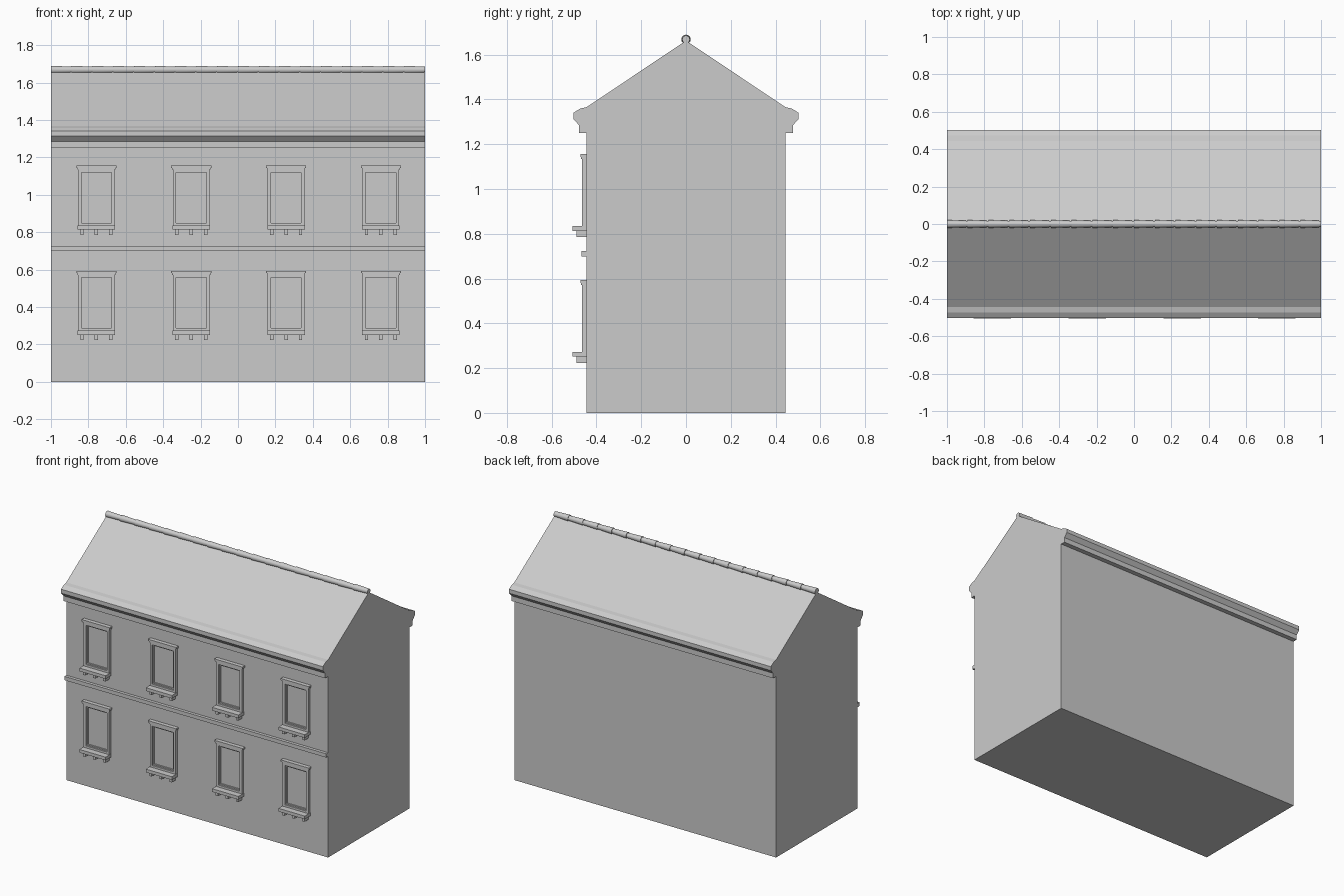
import bpy
import bmesh
from math import pi
from mathutils import Matrix, Vector

cube = bpy.data.objects.get("Cube")
if cube:
    bpy.data.objects.remove(cube, do_unlink=True)

stone = bpy.data.materials.new("light_grey")
stone.use_nodes = True
GREY = (0.6, 0.6, 0.6, 1.0)
stone.diffuse_color = GREY
stone.node_tree.nodes["Principled BSDF"].inputs["Base Color"].default_value = GREY

WALL = -0.445  # y of the front wall


def finish(name, bm):
    bmesh.ops.recalc_face_normals(bm, faces=bm.faces)
    mesh = bpy.data.meshes.new(name)
    bm.to_mesh(mesh)
    bm.free()
    mesh.materials.append(stone)
    obj = bpy.data.objects.new(name, mesh)
    bpy.context.collection.objects.link(obj)
    return obj


def extrude_profile(name, profile, x0, x1):
    """Sweep a closed (y, z) outline along x."""
    bm = bmesh.new()
    face = bm.faces.new([bm.verts.new((x0, y, z)) for y, z in profile])
    out = bmesh.ops.extrude_face_region(bm, geom=[face])
    moved = [v for v in out["geom"] if isinstance(v, bmesh.types.BMVert)]
    bmesh.ops.translate(bm, verts=moved, vec=(x1 - x0, 0, 0))
    return finish(name, bm)


def add_box(bm, x, half, y_front, z0, z1):
    """Box standing out from the front wall."""
    depth = WALL + 0.01 - y_front
    size = Matrix.Diagonal((2 * half, depth, z1 - z0, 1))
    place = Matrix.Translation((x, y_front + depth / 2, (z0 + z1) / 2))
    bmesh.ops.create_cube(bm, size=1, matrix=place @ size)


def box(name, *args):
    bm = bmesh.new()
    add_box(bm, *args)
    return finish(name, bm)


# Walls, moulded eaves and pitched roof share one mirrored cross-section
half = [(0.445, 0), (0.445, 1.25), (0.478, 1.25), (0.478, 1.285),
        (0.503, 1.313), (0.503, 1.34), (0.472, 1.359), (0.445, 1.365)]
outline = half + [(0, 1.662)] + [(-y, z) for y, z in reversed(half)]
extrude_profile("house_shell", outline, -1, 1)

# String course between the floors
box("string_course", 0, 1, -0.466, 0.698, 0.724)


def window_frame(name, x, z):
    """Surround with a stepped recess, made by repeated insets."""
    bm = bmesh.new()
    add_box(bm, x, 0.098, -0.464, z + 0.27, z + 0.575)
    bm.faces.ensure_lookup_table()
    front = min(bm.faces, key=lambda f: f.calc_center_median().y)
    for width, depth in ((0.017, 0.009), (0.008, 0.008)):
        bmesh.ops.inset_region(bm, faces=[front], thickness=width, use_even_offset=True)
        # Push the pane straight back to leave a crisp reveal
        out = bmesh.ops.extrude_face_region(bm, geom=[front])
        old = front
        front = [f for f in out["geom"] if isinstance(f, bmesh.types.BMFace)][0]
        if old.is_valid:
            bmesh.ops.delete(bm, geom=[old], context="FACES_ONLY")
        bmesh.ops.translate(bm, verts=front.verts, vec=Vector((0, depth, 0)))
    finish(name, bm)


# Two rows of four windows
for floor, z in (("lower", 0.0), ("upper", 0.562)):
    for i in range(4):
        x = -0.757 + 0.507 * i
        tag = f"{floor}_window_{i + 1}"
        window_frame(tag + "_frame", x, z)
        bm = bmesh.new()
        add_box(bm, x, 0.107, -0.472, z + 0.581, z + 0.593)
        add_box(bm, x, 0.102, -0.468, z + 0.572, z + 0.581)
        finish(tag + "_head", bm)
        box(tag + "_sill", x, 0.1, -0.506, z + 0.251, z + 0.273)
        bm = bmesh.new()
        for dx in (-0.077, 0, 0.077):
            add_box(bm, x + dx, 0.009, -0.488, z + 0.223, z + 0.252)
        finish(tag + "_brackets", bm)

# Overlapping tapered ridge tiles
bm = bmesh.new()
COUNT = 18
step = 2 / COUNT
for i in range(COUNT):
    place = Matrix.Translation((-1 + step * (i + 0.5), 0, 1.668))
    bmesh.ops.create_cone(bm, cap_ends=True, segments=16, radius1=0.021, radius2=0.017,
                          depth=step, matrix=place @ Matrix.Rotation(pi / 2, 4, "Y"))
ridge = finish("ridge_tiles", bm)
bpy.ops.object.select_all(action="DESELECT")
ridge.select_set(True)
bpy.context.view_layer.objects.active = ridge
bpy.ops.object.shade_smooth_by_angle()
